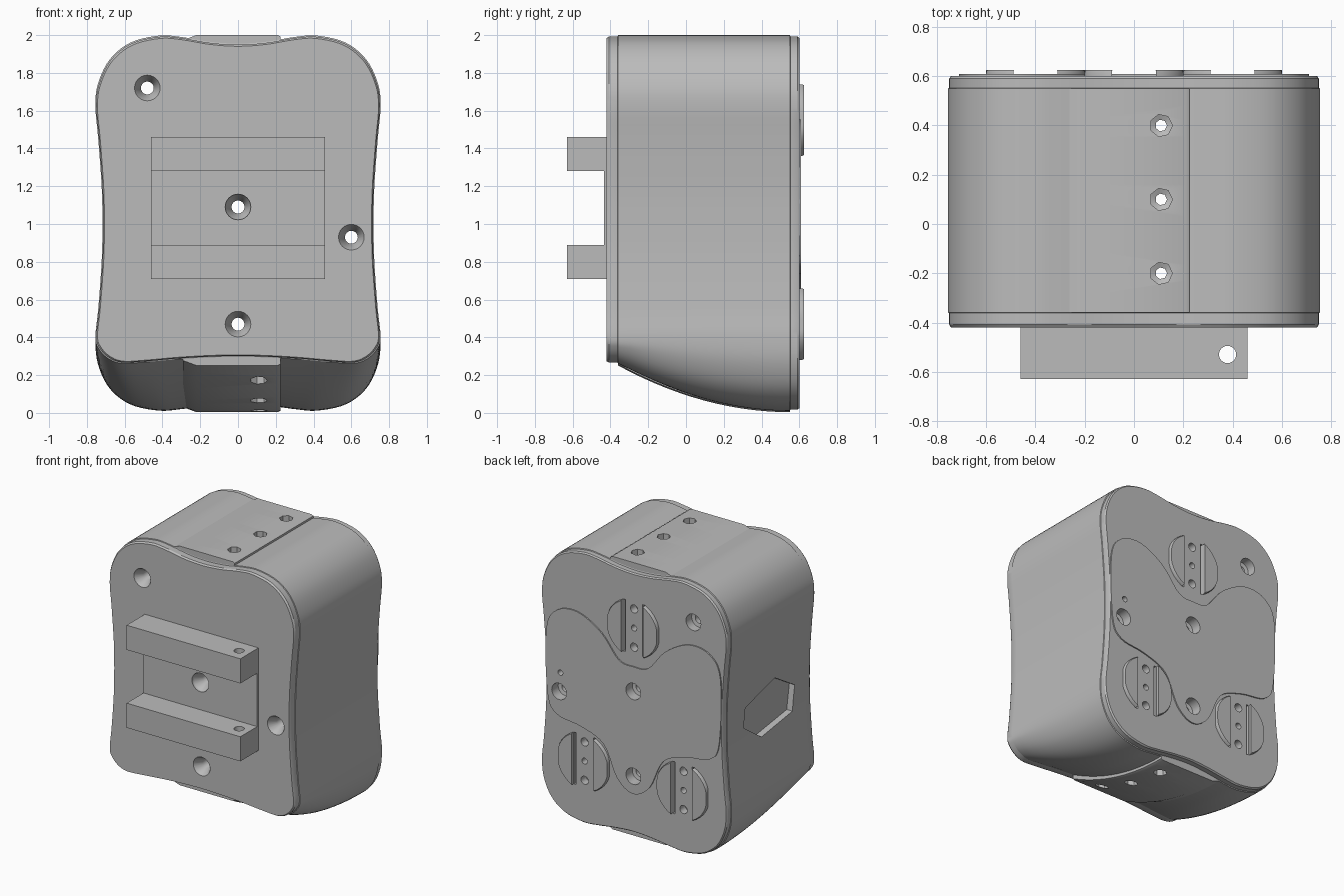
import bpy, bmesh, math
from mathutils import Vector

if "Cube" in bpy.data.objects:
    bpy.data.objects.remove(bpy.data.objects["Cube"], do_unlink=True)

grey = bpy.data.materials.new("plain_grey")
grey.use_nodes = True
grey.diffuse_color = (0.5, 0.5, 0.5, 1)
grey.node_tree.nodes["Principled BSDF"].inputs["Base Color"].default_value = (0.5, 0.5, 0.5, 1)


def add_loft(bm, sections):
    """Skin a list of equal-length closed loops and cap both ends."""
    rings = [[bm.verts.new(p) for p in s] for s in sections]
    n = len(rings[0])
    for a, b in zip(rings, rings[1:]):
        for i in range(n):
            j = (i + 1) % n
            bm.faces.new((a[i], a[j], b[j], b[i]))
    bm.faces.new(rings[0])
    bm.faces.new(list(reversed(rings[-1])))


def make_object(name, lofts):
    bm = bmesh.new()
    for sections in lofts:
        add_loft(bm, sections)
    bmesh.ops.recalc_face_normals(bm, faces=bm.faces)
    mesh = bpy.data.meshes.new(name)
    bm.to_mesh(mesh)
    bm.free()
    mesh.materials.append(grey)
    obj = bpy.data.objects.new(name, mesh)
    bpy.context.collection.objects.link(obj)
    return obj


def box(x0, x1, y0, y1, z0, z1):
    return [[(x0, y, z0), (x1, y, z0), (x1, y, z1), (x0, y, z1)] for y in (y0, y1)]


def bore(axis, a, b, profile, sides=24):
    """Stepped round tool along y (a=x, b=z) or z (a=x, b=y); profile = (position, radius)."""
    sections = []
    for t, r in profile:
        loop = []
        for k in range(sides):
            ang = math.tau * k / sides
            u, v = a + r * math.cos(ang), b + r * math.sin(ang)
            loop.append((u, t, v) if axis == "y" else (u, v, t))
        sections.append(loop)
    return sections


def smooth_loop(half, steps=5):
    """Mirror a half outline over x and round it with a closed spline."""
    pts = [Vector(p) for p in half] + [Vector((-x, z)) for x, z in reversed(half[1:-1])]
    n, out = len(pts), []
    for i in range(n):
        p0, p1, p2, p3 = (pts[(i + k) % n] for k in (-1, 0, 1, 2))
        for s in range(steps):
            t = s / steps
            out.append(0.5 * (2 * p1 + (p2 - p0) * t + (2 * p0 - 5 * p1 + 4 * p2 - p3) * t * t
                              + (3 * p1 - p0 - 3 * p2 + p3) * t ** 3))
    return out


def slope(y):
    """How far the underside is lifted at depth y, 1 at the front and 0 at the back."""
    return min(1, max(0, (0.55 - y) / 0.91)) ** 2


# Body: waisted outline whose underside sweeps up towards the front
upper = [(0, 1.955), (.15, 1.965), (.3, 1.99), (.42, 1.997), (.57, 1.96), (.68, 1.87), (.742, 1.74),
         (.755, 1.62), (.74, 1.45), (.722, 1.2), (.718, 1), (.722, .8), (.74, .55), (.755, .4)]
low_back = [(.742, .26), (.68, .13), (.57, .045), (.42, .012), (.3, .02), (.15, .04), (0, .05)]
low_front = [(.738, .34), (.69, .29), (.62, .263), (.5, .268), (.33, .283), (.16, .293), (0, .297)]


def body_section(y, inset):
    w = slope(y)
    low = [Vector(b).lerp(Vector(f), w) for b, f in zip(low_back, low_front)]
    loop = smooth_loop(upper + [tuple(p) for p in low])
    return [(p.x * (1 - inset), y, 1 + (p.y - 1) * (1 - inset)) for p in loop]


stations = [(-.42, .015), (-.408, .006), (-.362, .006)]
stations += [(-.36 + .91 * k / 14, 0) for k in range(15)]
stations += [(.553, .006), (.59, .006), (.6, .014)]
body = make_object("body", [[body_section(y, i) for y, i in stations]])

# Raised strips over the top and under the sloping bottom
strip_shape = [(-.29, .03), (-.22, .004), (.21, .004), (.225, .012), (.225, .09), (-.29, .09)]
strip_y = [-.36 + .91 * k / 14 for k in range(15)]
top_strip = make_object("top_strip", [[[(x, y, 2.004 - d) for x, d in strip_shape] for y in strip_y]])
bottom_strip = make_object("bottom_strip", [
    [[(x, y, d + .247 * slope(y)) for x, d in strip_shape] for y in strip_y]])

# Front mount: thin base with two square rails
mount_base = make_object("mount_base", [box(-.46, .46, -.435, -.41, .715, 1.455)])
rails = [make_object(name, [box(-.46, .46, -.63, -.41, z, z + .18)])
         for name, z in (("lower_rail", .71), ("upper_rail", 1.28))]

# Curved cover on the back
cover_half = [(0, 1.27), (.12, 1.29), (.26, 1.45), (.45, 1.55), (.62, 1.52), (.705, 1.36), (.695, .9),
              (.62, .76), (.42, .72), (.24, .64), (.13, .42), (0, .34)]
cover_loop = smooth_loop(cover_half)
back_cover = make_object("back_cover", [[[(p.x, y, p.y) for p in cover_loop] for y in (.58, .609)]])

# Round back pads, each made of two raised segments beside a channel
pad_centres = [(0, 1.55), (.4, .47), (-.4, .47)]
pads = []
for number, (cx, cz) in enumerate(pad_centres):
    lofts = []
    for side in (-1, 1):
        limit = math.acos(.09 / .21)
        arc = [limit * (k / 8 - 1) for k in range(17)]
        lofts.append([[(cx + side * min(.2, r * math.cos(a)), y, cz + r * math.sin(a)) for a in arc]
                      for y, r in ((.58, .21), (.615, .21), (.625, .205))])
    pads.append(make_object("back_pad_%d" % (number + 1), lofts))

# Cutting tools: countersunk through holes
tools = []
for x, z in ((-.48, 1.72), (0, 1.09), (.6, .93), (0, .47)):
    tools.append(bore("y", x, z, [(-.5, .068), (-.42, .068), (-.36, .034), (.53, .034),
                                  (.535, .06), (.7, .06)]))
tools.append(bore("y", .59, 1.07, [(.5, .02), (.7, .02)]))
# Screw holes through the top and bottom strips
for y in (.4, .1, -.2):
    floor = .25 * slope(y)
    tools.append(bore("z", .11, y, [(-.1, .045), (floor + .06, .045), (floor + .07, .024),
                                    (1.92, .024), (1.93, .046), (2.1, .046)], 7))
# Vertical pin hole through both rails
tools.append(bore("z", .38, -.53, [(.6, .035), (1.6, .035)]))
# Pad pits and grooves
for cx, cz in pad_centres:
    for dz, r in ((-.14, .03), (0, .022), (.14, .03)):
        tools.append(bore("y", cx, cz + dz, [(.54, r), (.7, r)], 16))
    for x in (-.088, .07):
        tools.append(box(cx + x, cx + x + .018, .57, .7, cz - .19, cz + .19))
# Six-sided recess on one flank
hexagon = [(.28, .1), (-.06, .19), (-.29, .05), (-.26, -.13), (.1, -.18), (.3, -.04)]
tools.append([[(x, .06 + dy, .96 + dz) for dy, dz in hexagon] for x in (-.9, -.675)])

cutter = make_object("hole_cutter", tools)
cutter.hide_render = True

parts = [body, top_strip, bottom_strip, mount_base, back_cover] + rails
for obj in parts:
    cut = obj.modifiers.new("holes", "BOOLEAN")
    cut.operation = "DIFFERENCE"
    cut.solver = "EXACT"
    cut.object = cutter
    bpy.context.view_layer.objects.active = obj
    bpy.ops.object.modifier_apply(modifier=cut.name)
bpy.data.objects.remove(cutter, do_unlink=True)

# Smooth curved faces, keep edges crisp
for obj in parts + pads:
    bpy.ops.object.select_all(action="DESELECT")
    obj.select_set(True)
    bpy.context.view_layer.objects.active = obj
    bpy.ops.object.shade_smooth_by_angle(angle=math.radians(30))
